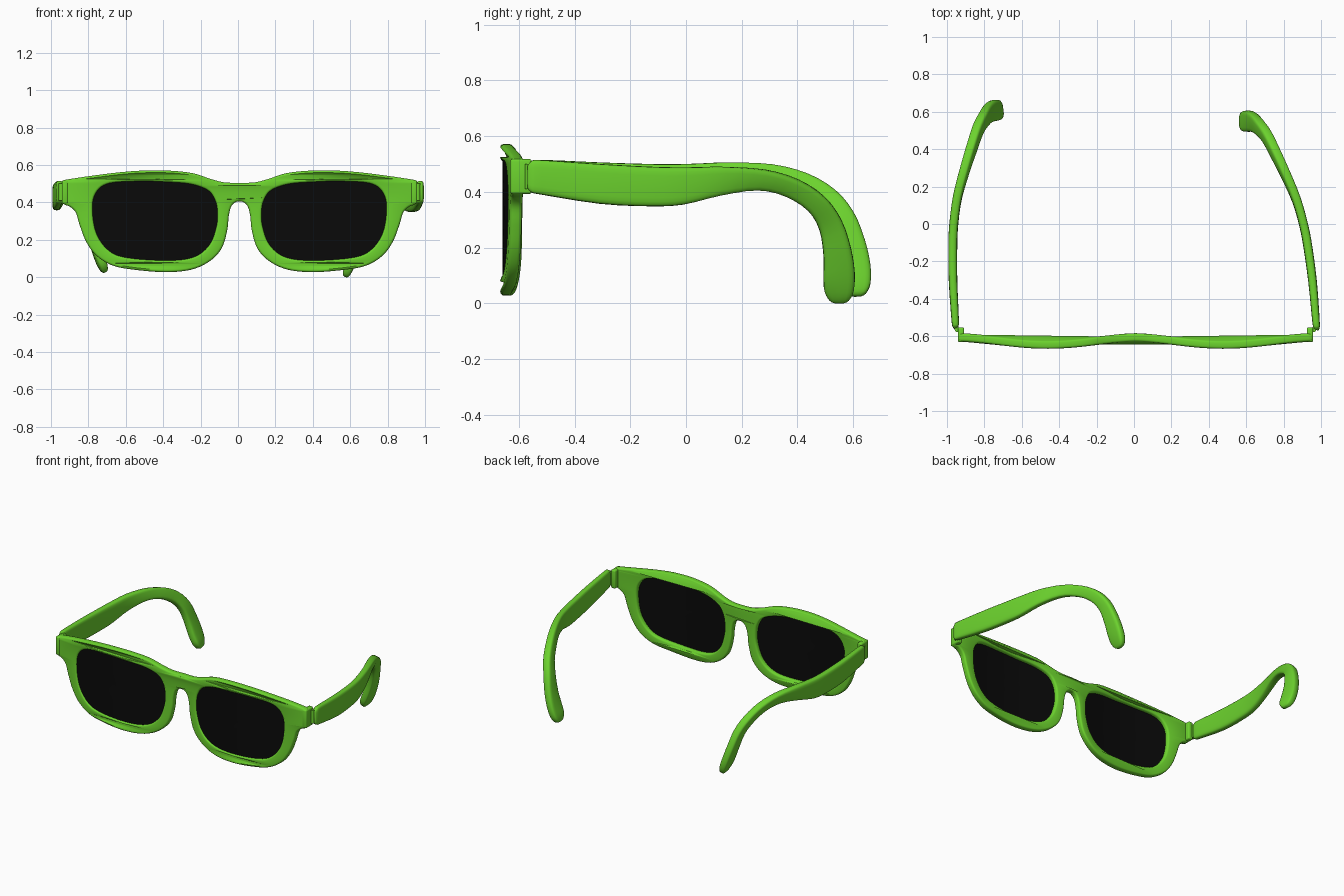
import bpy, bmesh, math
from mathutils import Vector, Matrix

if "Cube" in bpy.data.objects:
    bpy.data.objects.remove(bpy.data.objects["Cube"])

CX = 0.008  # the front is slightly off centre


def material(name, rgb):
    m = bpy.data.materials.new(name)
    m.diffuse_color = (*rgb, 1)
    m.use_nodes = True
    m.node_tree.nodes["Principled BSDF"].inputs["Base Color"].default_value = m.diffuse_color
    return m


GREEN = material("bright green", (0.15, 0.65, 0.027))
BLACK = material("lens black", (0.003, 0.003, 0.003))


def finish(name, bm, mat, angle=45):
    bmesh.ops.recalc_face_normals(bm, faces=bm.faces)
    me = bpy.data.meshes.new(name)
    bm.to_mesh(me)
    bm.free()
    me.materials.clear()
    me.materials.append(mat)
    ob = bpy.data.objects.new(name, me)
    bpy.context.collection.objects.link(ob)
    bpy.ops.object.select_all(action='DESELECT')
    ob.select_set(True)
    bpy.context.view_layer.objects.active = ob
    bpy.ops.object.shade_smooth_by_angle(angle=math.radians(angle))
    return ob


def smooth(pts, n, closed):
    """Catmull-Rom samples through points of any dimension."""
    pts = [Vector(p) for p in pts]
    m, out = len(pts), []
    for i in range(m if closed else m - 1):
        if closed:
            a, b, c, d = (pts[(i + k) % m] for k in (-1, 0, 1, 2))
        else:
            a, b, c, d = (pts[min(max(i + k, 0), m - 1)] for k in (-1, 0, 1, 2))
        for k in range(n):
            t = k / n
            out.append(0.5 * (2 * b + (c - a) * t + (2 * a - 5 * b + 4 * c - d) * t * t
                              + (3 * b - a - 3 * c + d) * t ** 3))
    if not closed:
        out.append(pts[-1])
    return out


def bend(x):
    """Depth of the front: each lens area bulges forward."""
    return -0.606 - 0.039 * abs(math.sin(math.pi * min(abs(x), 0.94) / 0.94)) ** 1.6


# Outlines of the right half of the front (x, z)
half = [(0, .505), (.08, .507), (.15, .524), (.25, .556), (.38, .57), (.52, .57), (.65, .56),
        (.80, .541), (.90, .526), (.935, .52), (.945, .51), (.945, .45), (.945, .40), (.935, .388),
        (.905, .376), (.875, .345), (.855, .28), (.82, .19), (.765, .115), (.68, .063),
        (.57, .041), (.40, .027), (.26, .04), (.16, .085), (.095, .155), (.066, .25),
        (.057, .33), (.043, .38), (.02, .402), (0, .406)]
lens = [(.118, .345), (.13, .41), (.17, .465), (.265, .498), (.40, .509), (.53, .513),
        (.695, .502), (.765, .455), (.786, .37), (.765, .235), (.695, .14), (.59, .103),
        (.375, .09), (.24, .11), (.16, .175), (.124, .27)]
outline = smooth(half + [(-x, z) for x, z in half[-2:0:-1]], 5, True)
hole = smooth(lens, 6, True)
hole_l = [Vector((-p.x, p.y)) for p in reversed(hole)]

# Front frame: filled, bevelled curve, then bent in depth
cu = bpy.data.curves.new("front_outline", 'CURVE')
cu.dimensions, cu.fill_mode = '2D', 'BOTH'
cu.extrude, cu.bevel_depth, cu.bevel_resolution, cu.offset = 0.010, 0.012, 2, -0.012
for loop in (outline, hole, hole_l):
    sp = cu.splines.new('POLY')
    sp.points.add(len(loop) - 1)
    for p, v in zip(sp.points, loop):
        p.co = (v.x, v.y, 0, 1)
    sp.use_cyclic_u = True
helper = bpy.data.objects.new("front_outline", cu)
bpy.context.collection.objects.link(helper)
bpy.context.view_layer.update()
me = bpy.data.meshes.new_from_object(helper.evaluated_get(bpy.context.evaluated_depsgraph_get()))
bpy.data.objects.remove(helper)
bm = bmesh.new()
bm.from_mesh(me)
bmesh.ops.remove_doubles(bm, verts=bm.verts, dist=0.0002)
for v in bm.verts:
    x, y, z = v.co
    v.co = (x + CX, bend(x) - z, y)
finish("front_frame", bm, GREEN)


# Lenses: thin curved shells made of concentric rings
def make_lens(name, s):
    bm = bmesh.new()
    cx, cz = 0.455, 0.305
    sides = []
    for dy in (-0.013, -0.003):
        rings = []
        for f in (1.012, 0.8, 0.6, 0.4, 0.2):
            ring = []
            for p in hole:
                x, z = cx + (p.x - cx) * f, cz + (p.y - cz) * f
                ring.append(bm.verts.new((s * x + CX, bend(x) + dy, z)))
            rings.append(ring)
        for a, b in zip(rings, rings[1:]):
            for i in range(len(a)):
                j = (i + 1) % len(a)
                bm.faces.new((a[i], a[j], b[j], b[i]))
        mid = bm.verts.new((s * cx + CX, bend(cx) + dy, cz))
        for i in range(len(ring)):
            bm.faces.new((ring[i], ring[(i + 1) % len(ring)], mid))
        sides.append(rings[0])
    a, b = sides
    for i in range(len(a)):
        j = (i + 1) % len(a)
        bm.faces.new((a[i], a[j], b[j], b[i]))
    finish(name, bm, BLACK)


# Temples: loft of rounded sections (top y, top z, bottom y, bottom z, x, half thickness)
stations = [(-.568, .495, -.568, .412, .976, .010), (-.555, .51, -.555, .398, .976, .016),
            (-.52, .514, -.52, .390, .973, .020), (-.31, .50, -.31, .357, .955, .023),
            (-.12, .49, -.13, .348, .93, .024), (.0, .488, -.01, .354, .907, .024),
            (.14, .49, .12, .386, .868, .024), (.29, .478, .25, .407, .808, .025),
            (.41, .44, .35, .388, .755, .026), (.50, .38, .435, .335, .71, .027),
            (.558, .30, .478, .265, .67, .027), (.592, .20, .493, .175, .64, .027),
            (.606, .11, .493, .095, .612, .027), (.602, .045, .497, .045, .59, .025),
            (.585, .012, .515, .012, .578, .018), (.565, .001, .535, .001, .574, .008)]


def make_temple(name, xf):
    bm = bmesh.new()
    rows = smooth([Vector(s) for s in stations], 3, False)
    mids = [Vector((r[4], (r[0] + r[2]) / 2, (r[1] + r[3]) / 2)) for r in rows]
    rings = []
    for i, r in enumerate(rows):
        h = Vector((0, r[0] - r[2], r[1] - r[3])) / 2
        t = mids[min(i + 1, len(rows) - 1)] - mids[max(i - 1, 0)]
        n = t.cross(h).normalized() * r[5]
        ring = []
        for k in range(20):
            a = 2 * math.pi * k / 20
            c, s = math.cos(a), math.sin(a)
            u = math.copysign(abs(c) ** 0.5, c)
            w = math.copysign(abs(s) ** 0.5, s)
            ring.append(bm.verts.new(xf @ (mids[i] + n * u + h * w)))
        rings.append(ring)
    for a, b in zip(rings, rings[1:]):
        for i in range(20):
            j = (i + 1) % 20
            bm.faces.new((a[i], a[j], b[j], b[i]))
    bm.faces.new(rings[0])
    bm.faces.new(rings[-1])
    finish(name, bm, GREEN, 60)


# Hinges: rounded end block plus a small barrel joining the temple
def make_hinge(name, s):
    bm = bmesh.new()
    bmesh.ops.create_cube(bm, size=1, matrix=Matrix.Translation((s * .933 + CX, -.592, .455))
                          @ Matrix.Diagonal((.034, .078, .125, 1)))
    bmesh.ops.bevel(bm, geom=bm.edges[:], offset=.009, segments=3, profile=.5, affect='EDGES')
    bmesh.ops.create_cone(bm, cap_ends=True, segments=16, radius1=.014, radius2=.014, depth=.09,
                          matrix=Matrix.Translation((s * .953 + CX, -.564, .455)))
    finish(name, bm, GREEN)


for side, s in (("right", 1), ("left", -1)):
    make_lens(side + "_lens", s)
    make_hinge(side + "_hinge", s)

make_temple("right_temple", Matrix.Identity(4))
# Left temple is mirrored, opened wider and tipped up a little about its hinge
pivot = Vector((.976, -.55, .455))
make_temple("left_temple", Matrix.Translation((-.955, -.541, .455))
            @ Matrix.Rotation(math.radians(8), 4, 'Z') @ Matrix.Rotation(math.radians(1.3), 4, 'X')
            @ Matrix.Diagonal((-1, 1, 1, 1)) @ Matrix.Translation(-pivot))
